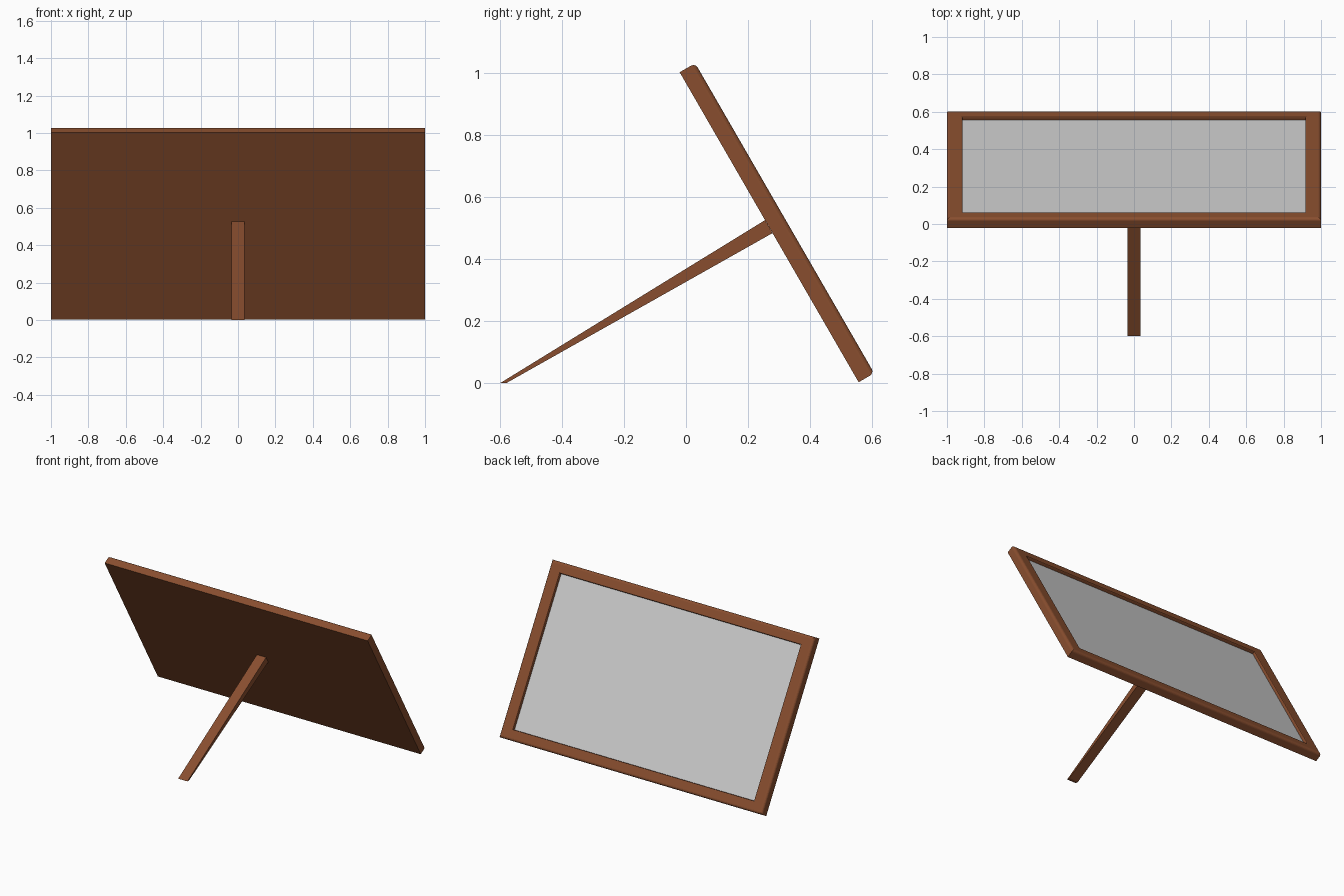
import bpy, bmesh, math
from mathutils import Matrix

if "Cube" in bpy.data.objects:
    bpy.data.objects.remove(bpy.data.objects["Cube"])

wood = bpy.data.materials.new("brown_wood")
wood.diffuse_color = (0.25, 0.076, 0.028, 1)
wood.use_nodes = True
wood.node_tree.nodes["Principled BSDF"].inputs["Base Color"].default_value = wood.diffuse_color

W, H = 2.0, 1.155          # frame size in its own plane
BX, BY = 0.084, 0.07       # border widths (sides, top/bottom)
GLASS = 0.038              # height of the picture surface above the back

# local x = width, local y = up the slope, local z = out of the picture
tilt = Matrix(((-1, 0, 0, 0),
               (0, -0.5, 0.866, 0.557),
               (0, 0.866, 0.5, 0.003),
               (0, 0, 0, 1)))


def finish(name, bm, mat=None):
    bmesh.ops.recalc_face_normals(bm, faces=bm.faces)
    me = bpy.data.meshes.new(name)
    bm.to_mesh(me)
    bm.free()
    ob = bpy.data.objects.new(name, me)
    bpy.context.collection.objects.link(ob)
    if mat:
        me.materials.append(mat)
    return ob


def ring(bm, ix, iy, z):
    x = W / 2 - ix
    pts = ((-x, iy), (x, iy), (x, H - iy), (-x, H - iy))
    return [bm.verts.new((px, py, z)) for px, py in pts]


# Frame: moulding profile swept round the rectangle, with a closed back
R = 0.016
profile = [(0, 0, 0)]
for i in range(5):
    a = math.radians(90 * i / 4)
    d = R * (1 - math.cos(a))
    profile.append((d, d, 0.042 + R * math.sin(a)))
profile += [(BX - 0.006, BY - 0.006, 0.058), (BX - 0.002, BY - 0.002, 0.056),
            (BX, BY, 0.052), (BX, BY, GLASS)]
bm = bmesh.new()
rings = [ring(bm, *p) for p in profile]
bm.faces.new(rings[0])
for a, b in zip(rings, rings[1:]):
    for i in range(4):
        j = (i + 1) % 4
        bm.faces.new((a[i], a[j], b[j], b[i]))
cap = bm.faces.new(rings[-1])        # close temporarily for correct normals
bmesh.ops.recalc_face_normals(bm, faces=bm.faces)
bmesh.ops.delete(bm, geom=[cap], context='FACES_ONLY')
bm.transform(tilt)
finish("picture_frame", bm, wood)

# Picture surface set into the frame
bm = bmesh.new()
f = bm.faces.new(ring(bm, BX, BY, GLASS))
bm.transform(tilt)
f.normal_update()
if f.normal.z < 0:
    f.normal_flip()
me = bpy.data.meshes.new("picture_panel")
bm.to_mesh(me)
bm.free()
bpy.context.collection.objects.link(bpy.data.objects.new("picture_panel", me))

# Tapered rear support leg
bm = bmesh.new()
side = ((-0.6, 0), (-0.58, 0), (0.279, 0.484), (0.255, 0.526))
face = bm.faces.new([bm.verts.new((-0.035, y, z)) for y, z in side])
ext = bmesh.ops.extrude_face_region(bm, geom=[face])
moved = [v for v in ext["geom"] if isinstance(v, bmesh.types.BMVert)]
bmesh.ops.translate(bm, verts=moved, vec=(0.07, 0, 0))
finish("support_leg", bm, wood)
